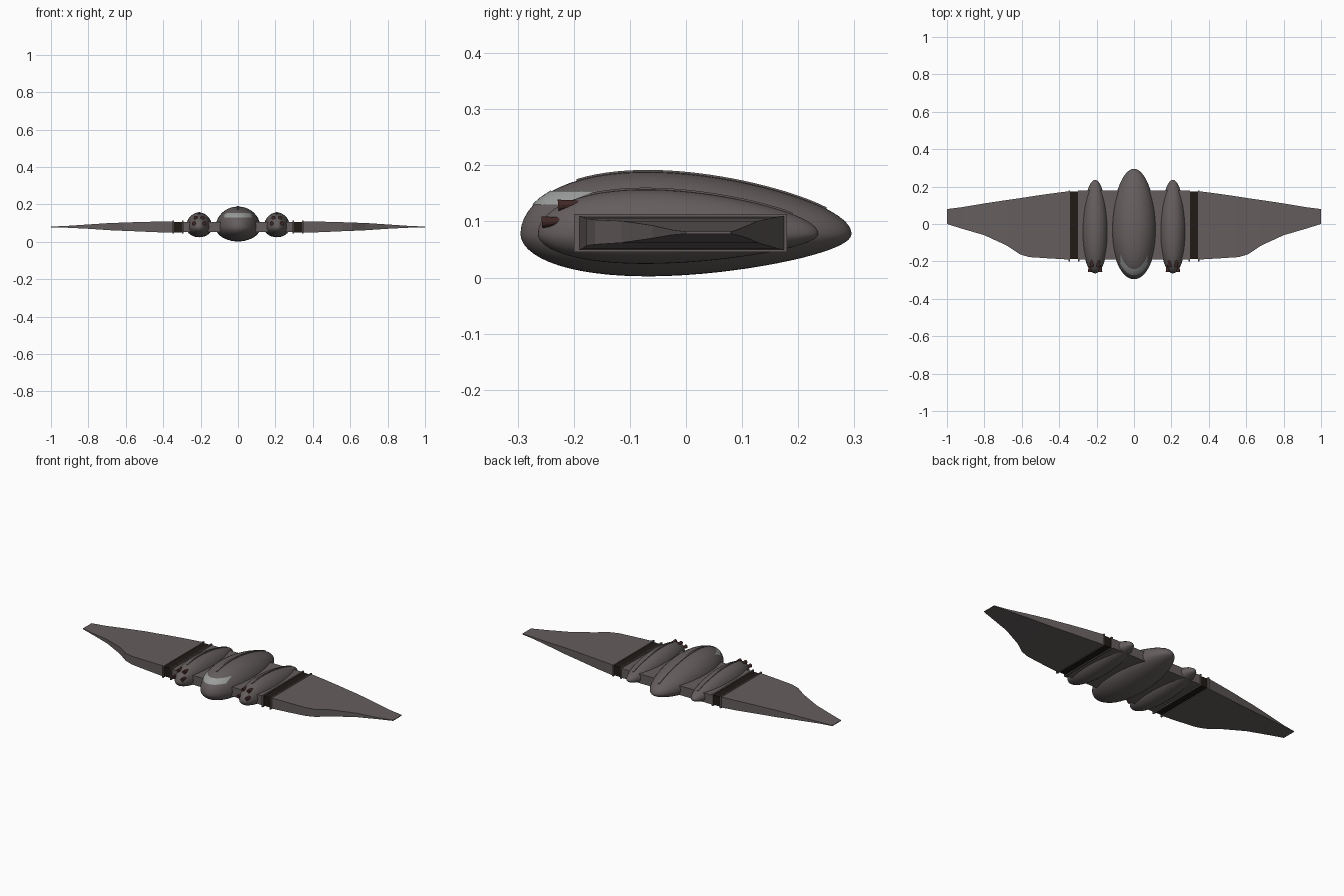
import bpy, bmesh, math
from mathutils import Vector, Matrix

if "Cube" in bpy.data.objects:
    bpy.data.objects.remove(bpy.data.objects["Cube"])


def material(name, rgb):
    m = bpy.data.materials.new(name)
    m.diffuse_color = (*rgb, 1)
    m.use_nodes = True
    m.node_tree.nodes["Principled BSDF"].inputs["Base Color"].default_value = m.diffuse_color
    return m


HULL = material("hull_grey", (0.13, 0.11, 0.11))
DARK = material("dark_joint", (0.015, 0.011, 0.008))
PORT = material("dark_red", (0.055, 0.022, 0.02))
GLASS = material("window_grey", (0.33, 0.34, 0.34))


def finish(bm, name, mat, smooth=False):
    bmesh.ops.recalc_face_normals(bm, faces=bm.faces)
    me = bpy.data.meshes.new(name)
    bm.to_mesh(me)
    bm.free()
    ob = bpy.data.objects.new(name, me)
    bpy.context.collection.objects.link(ob)
    me.materials.append(mat)
    if smooth:
        for p in me.polygons:
            p.use_smooth = True
    return ob


def loft(name, rings, mat, smooth=False):
    bm = bmesh.new()
    vs = [[bm.verts.new(p) for p in r] for r in rings]
    n = len(vs[0])
    for a, b in zip(vs, vs[1:]):
        for i in range(n):
            bm.faces.new((a[i], a[(i + 1) % n], b[(i + 1) % n], b[i]))
    bm.faces.new(vs[0])
    bm.faces.new(vs[-1])
    return finish(bm, name, mat, smooth)


def swell(t, base, skew):
    return math.sin(t) * (base + skew * math.cos(t))


def top_z(y, y0, L, zm, up):
    return zm + up * swell(math.acos(-(y - y0) / L), 0.96, 0.25)


# Teardrop body: blunt nose, slimmer tail
def body(name, x0, y0, L, w, zm, up, down):
    rings = []
    for i in range(33):
        t = 0.01 + (math.pi - 0.02) * i / 32
        ring = []
        for j in range(40):
            a = math.tau * j / 40
            s = math.sin(a)
            h = up * swell(t, 0.96, 0.25) if s > 0 else down * swell(t, 0.96, 0.25)
            ring.append((x0 + w * swell(t, 0.99, 0.1) * math.cos(a),
                         y0 - L * math.cos(t), zm + h * s))
        rings.append(ring)
    return loft(name, rings, HULL, True)


# Thin raised spine along the top of a body
def spine(name, x0, y0, L, zm, up, ya, yb, hw):
    rings = []
    for i in range(25):
        y = ya + (yb - ya) * i / 24
        z = top_z(y, y0, L, zm, up)
        rings.append([(x0 - hw, y, z - 0.012), (x0 + hw, y, z - 0.012),
                      (x0 + hw, y, z + 0.003), (x0 - hw, y, z + 0.003)])
    loft(name, rings, HULL)


# Rectangular-section loft across the span: stations of x, y front, y back, z low, z high
def slab(name, stations, mat, s=1):
    loft(name, [[(s * x, a, lo), (s * x, b, lo), (s * x, b, hi), (s * x, a, hi)]
                for x, a, b, lo, hi in stations], mat)


# Central fuselage
fuselage = body("fuselage", 0, 0, 0.295, 0.12, 0.078, 0.112, 0.0765)
spine("fuselage_spine", 0, 0, 0.295, 0.078, 0.112, -0.195, 0.25, 0.005)

# Wraparound front window, projected on the nose
bpy.context.view_layer.update()
bm = bmesh.new()
grid = []
for k in range(5):
    row = []
    z = 0.129 + 0.024 * k / 4
    for i in range(17):
        x = 0.072 * (i / 8 - 1)
        ok, loc, nor, _ = fuselage.ray_cast(Vector((x, -1, z)), Vector((0, 1, 0)))
        row.append(bm.verts.new(loc + nor * 0.002))
    grid.append(row)
for a, b in zip(grid, grid[1:]):
    for i in range(16):
        bm.faces.new((a[i], a[i + 1], b[i + 1], b[i]))
finish(bm, "front_window", GLASS, True)

# Centre wing section through all bodies
slab("centre_wing", [(-0.30, -0.19, 0.178, 0.052, 0.106),
                     (0.30, -0.19, 0.178, 0.052, 0.106)], HULL)

WING = [(0.35, -0.19, 0.175, 0.049, 0.11), (0.45, -0.184, 0.162, 0.052, 0.108),
        (0.56, -0.177, 0.146, 0.057, 0.105), (0.61, -0.162, 0.138, 0.059, 0.103),
        (0.68, -0.115, 0.128, 0.062, 0.101), (0.80, -0.06, 0.11, 0.070, 0.093),
        (0.92, -0.025, 0.09, 0.076, 0.085), (1.0, 0.0, 0.08, 0.078, 0.082)]

for s, side in ((-1, "left"), (1, "right")):
    # Engine pod
    px = 0.208 * s
    body(side + "_pod", px, -0.014, 0.25, 0.07, 0.078, 0.08, 0.054)
    spine(side + "_pod_spine", px, -0.014, 0.25, 0.078, 0.08, -0.17, 0.19, 0.004)

    # Four tapered ports on the pod nose
    for dx, y0, y1, z, n in ((0.018, -0.228, -0.165, 0.131, "upper"),
                             (0.028, -0.257, -0.195, 0.101, "lower")):
        for d in (-1, 1):
            bm = bmesh.new()
            m = (Matrix.Translation((px + d * dx, (y0 + y1) / 2, z))
                 @ Matrix.Rotation(-math.pi / 2 + 0.08, 4, 'X'))
            bmesh.ops.create_cone(bm, cap_ends=True, segments=12, radius1=0.0105,
                                  radius2=0.003, depth=y1 - y0, matrix=m)
            finish(bm, f"{side}_{n}_port", PORT)

    # Wing joint: dark band between two thin flanges
    slab(side + "_joint_band", [(x, -0.188, 0.173, 0.051, 0.107)
                                for x in (0.295, 0.347)], DARK, s)
    for x in (0.292, 0.343):
        slab(side + "_joint_flange", [(x + d, -0.2, 0.18, 0.046, 0.113)
                                      for d in (0, 0.008)], HULL, s)

    # Outer wing, narrowing to a thin tip
    slab(side + "_wing", WING, HULL, s)
